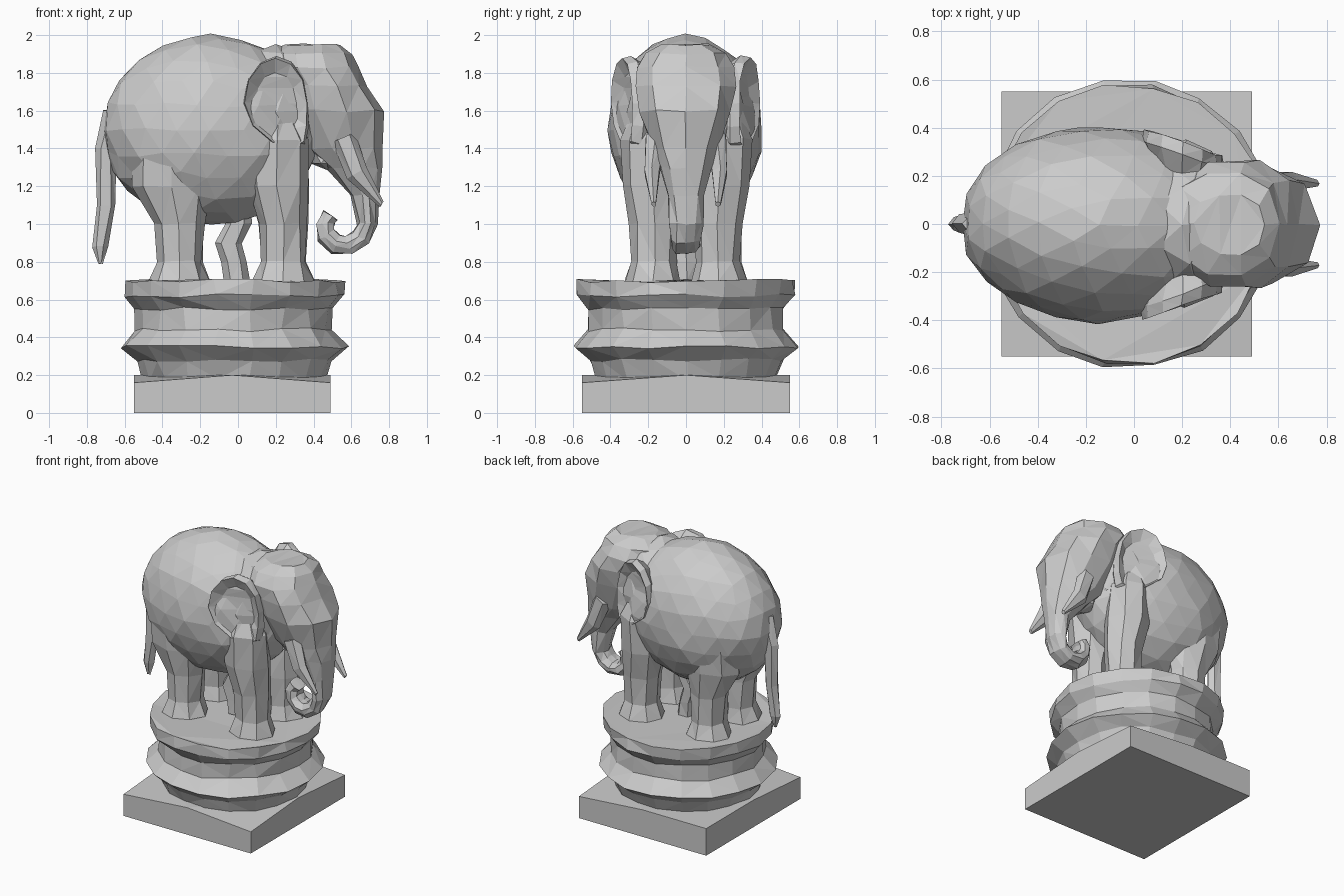
import bpy, bmesh, math, random
from mathutils import Vector

random.seed(4)
default_cube = bpy.data.objects.get("Cube")
if default_cube:
    bpy.data.objects.remove(default_cube, do_unlink=True)

stone = bpy.data.materials.new("pale grey stone")
stone.use_nodes = True
stone.diffuse_color = (0.6, 0.6, 0.6, 1)
shader = stone.node_tree.nodes["Principled BSDF"]
shader.inputs["Base Color"].default_value = stone.diffuse_color


def finish(name, bm, rough=0.0):
    """Chisel the mesh unevenly, facet it and add it to the scene."""
    for vert in bm.verts:
        vert.co += Vector([random.uniform(-rough, rough) for axis in "xyz"])
    bmesh.ops.recalc_face_normals(bm, faces=bm.faces)
    bmesh.ops.triangulate(bm, faces=bm.faces)
    mesh = bpy.data.meshes.new(name)
    bm.to_mesh(mesh)
    bm.free()
    mesh.materials.append(stone)
    part = bpy.data.objects.new(name, mesh)
    bpy.context.collection.objects.link(part)


def skin(name, rings, rough):
    """Bridge rings of points and close both ends."""
    bm = bmesh.new()
    loops = [[bm.verts.new(point) for point in ring] for ring in rings]
    for lower, upper in zip(loops, loops[1:]):
        for i in range(len(lower)):
            bm.faces.new((lower[i - 1], lower[i], upper[i], upper[i - 1]))
    bm.faces.new(loops[0])
    bm.faces.new(loops[-1])
    finish(name, bm, rough)


def oval(back, front, width, y=0.0, sides=10, fullness=1.0):
    """Oval ring between two points (x, z) of the side outline."""
    ring = []
    for step in range(sides):
        angle = math.tau * step / sides
        blend = (1 + math.cos(angle)) / 2
        x, z = Vector(back).lerp(Vector(front), blend)
        swing = math.sin(angle)
        swing = math.copysign(abs(swing) ** fullness, swing)
        ring.append((x, y + width * swing, z))
    return ring


def level(x, z, length, width, y=0.0, sides=8):
    """Horizontal oval ring around a centre."""
    return oval((x - length, z), (x + length, z), width, y, sides)


def ball(name, centre, radii, detail, rough):
    """Faceted ellipsoid."""
    bm = bmesh.new()
    bmesh.ops.create_icosphere(bm, subdivisions=detail, radius=1)
    bmesh.ops.scale(bm, vec=radii, verts=bm.verts)
    bmesh.ops.translate(bm, vec=centre, verts=bm.verts)
    finish(name, bm, rough)


# Square plinth with drooping corners
bm = bmesh.new()
bmesh.ops.create_cube(bm, size=1)
bmesh.ops.subdivide_edges(bm, edges=bm.edges, cuts=1, use_grid_fill=True)
for vert in bm.verts:
    x, y, z = vert.co
    droops = z > 0 and x * y != 0 and not x < 0 < y
    vert.co = (x * 1.04 - 0.03, y * 1.1, z * 0.2 + (0.06 if droops else 0.1))
finish("plinth", bm)

# Round moulded pedestal
moulding = [(0.18, 0.48), (0.28, 0.52), (0.35, 0.6), (0.44, 0.52),
            (0.55, 0.52), (0.62, 0.58), (0.7, 0.58)]
skin("pedestal", [level(-0.02, z, radius, radius, sides=18)
                  for z, radius in moulding], rough=0.01)

# Barrel body, with a shoulder and neck mass reaching into the head
ball("body", (-0.14, 0, 1.5), (0.58, 0.41, 0.5), detail=3, rough=0.01)
ball("neck", (0.2, 0, 1.6), (0.25, 0.32, 0.36), detail=2, rough=0.01)

# Head tapering into the trunk, whose end curls back around a centre
head_rows = [(1.95, 0.25, 0.55, 0.13), (1.9, 0.15, 0.6, 0.22),
             (1.83, 0.15, 0.63, 0.27), (1.73, 0.2, 0.69, 0.27),
             (1.6, 0.2, 0.77, 0.25), (1.4, 0.35, 0.76, 0.18),
             (1.3, 0.47, 0.76, 0.14), (1.15, 0.6, 0.75, 0.1)]
head_rings = [oval((back, z), (front, z), width, fullness=0.8)
              for z, back, front, width in head_rows]
curl_centre = Vector((0.55, 1))
for step in range(7):
    angle = -math.pi * step / 5
    ray = Vector((math.cos(angle), math.sin(angle)))
    inner = curl_centre + ray * (0.08 - step / 120)
    outer = curl_centre + ray * (0.19 - step / 100)
    head_rings.append(oval(inner, outer, 0.09 - step / 200))
skin("head_and_trunk", head_rings, rough=0.008)
ball("lower_jaw", (0.47, 0, 1.36), (0.1, 0.13, 0.08), detail=1, rough=0.005)

# Tail
tail_rows = [(1.6, -0.64, 0.07), (1.4, -0.7, 0.055), (1.1, -0.7, 0.05),
             (0.88, -0.73, 0.04), (0.79, -0.73, 0.01)]
skin("tail", [level(x, z, size, size * 0.8, sides=6)
              for z, x, size in tail_rows], rough=0.004)

# Carved crooked support under the belly
support_rows = [(1.1, 0), (1, 0), (0.9, -0.05), (0.8, -0.02), (0.7, -0.01)]
skin("belly_support", [level(x, z, 0.07, 0.06, sides=6)
                       for z, x in support_rows], rough=0.006)


def leg(name, x, side, thigh, setback):
    """Column leg with a flared foot, its thigh merging into the body."""
    rows = [(1.6, 0.08), (1.45, thigh), (1.2, thigh),
            (1, 0.13), (0.8, 0.12), (0.7, 0.16)]
    rings = []
    for z, size in rows:
        lean = 0.16 + abs(min(z, 1.4) - 0.9) * 0.08
        centre = x - setback if z > 1.1 else x
        rings.append(level(centre, z, size, min(size, 0.15), side * lean))
    skin(name, rings, rough=0.007)


def ear_ring(side, scale, inward):
    """Teardrop ear outline whose tip sweeps forward and down."""
    ring = []
    for step in range(12):
        angle = math.tau * step / 12
        rise = math.sin(angle) * scale
        sweep = 0.1 * min(rise, 0) ** 2
        x = 0.2 + 0.17 * math.cos(angle) * scale + sweep
        y = 0.41 - x * 0.35 - inward
        ring.append((x, side * y, 1.64 + rise * 0.25))
    return ring


# Paired parts on each flank
for side, flank in ((-1, "near"), (1, "far")):
    leg("hind_leg_" + flank, -0.31, side, thigh=0.21, setback=0.04)
    leg("fore_leg_" + flank, 0.24, side, thigh=0.16, setback=0.03)

    skin("tusk_" + flank, [
        oval((0.5, 1.43), (0.62, 1.49), 0.06, side * 0.16, sides=6),
        oval((0.58, 1.24), (0.68, 1.3), 0.045, side * 0.18, sides=6),
        oval((0.75, 1.09), (0.77, 1.12), 0.015, side * 0.17, sides=6),
    ], rough=0.003)

    # Ear flap: back, rim, and hollowed outer face
    skin("ear_" + flank, [
        ear_ring(side, scale=0.8, inward=0.13),
        ear_ring(side, scale=1, inward=0.05),
        ear_ring(side, scale=0.95, inward=0),
        ear_ring(side, scale=0.65, inward=0.04),
    ], rough=0.005)
